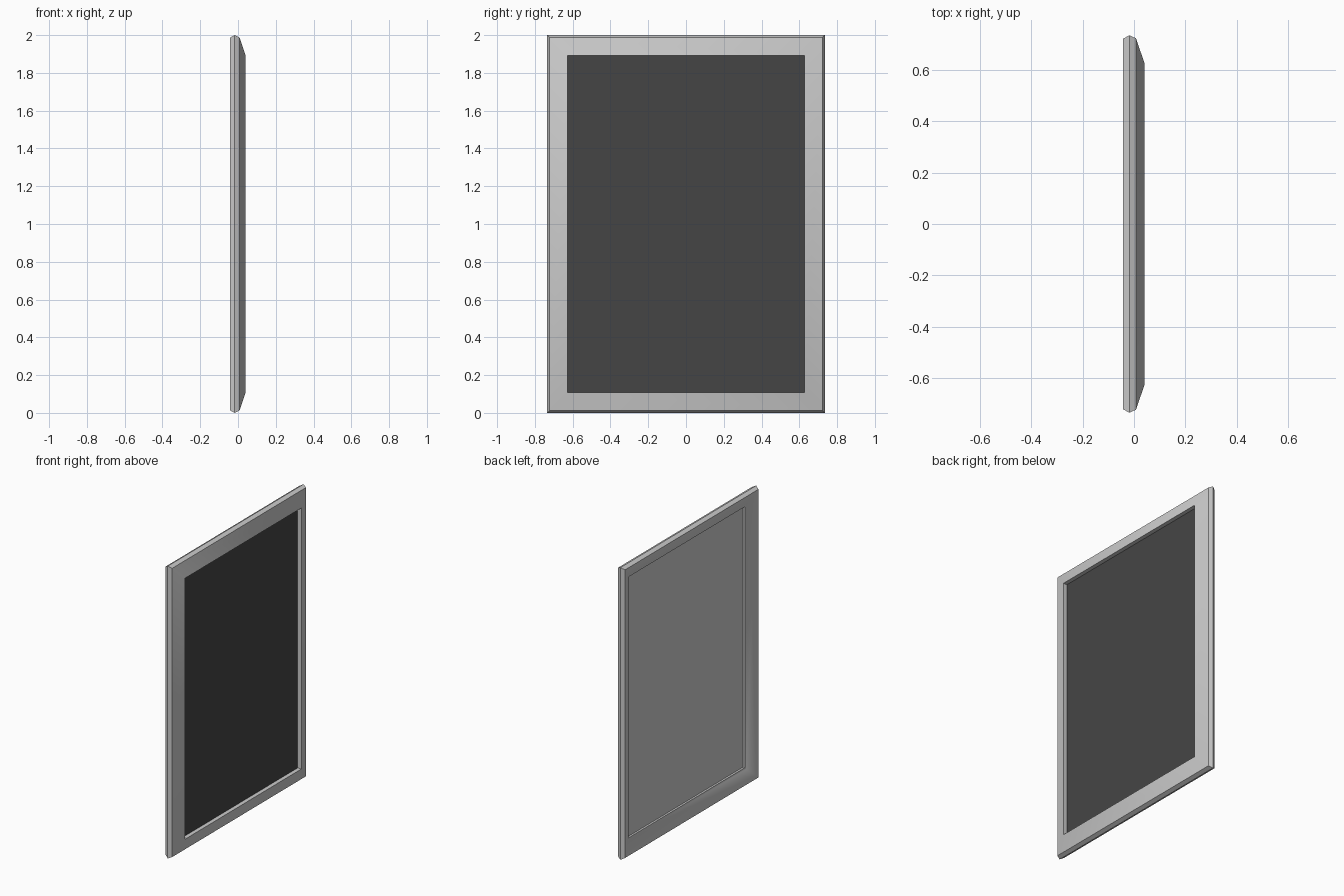
import bpy, bmesh, math

if "Cube" in bpy.data.objects:
    bpy.data.objects.remove(bpy.data.objects["Cube"])

HALF_W, HALF_H, MID_Z = 0.735, 1.0, 1.0


def make_object(name, bm, color=None):
    mesh = bpy.data.meshes.new(name)
    bm.to_mesh(mesh)
    bm.free()
    obj = bpy.data.objects.new(name, mesh)
    bpy.context.collection.objects.link(obj)
    if color:
        mat = bpy.data.materials.new(name + "_colour")
        mat.diffuse_color = color
        mat.use_nodes = True
        mat.node_tree.nodes["Principled BSDF"].inputs["Base Color"].default_value = mat.diffuse_color
        mesh.materials.append(mat)
    return obj


def rectangle(bm, x, inset):
    w, h = HALF_W - inset, HALF_H - inset
    return [bm.verts.new((x, sy * w, MID_Z + sz * h))
            for sy, sz in ((-1, -1), (1, -1), (1, 1), (-1, 1))]


def sheet(name, x, inset, flip=False, color=None):
    bm = bmesh.new()
    corners = rectangle(bm, x, inset)
    bm.faces.new(corners[::-1] if flip else corners)
    return make_object(name, bm, color)


# Frame moulding: (depth x, inset from outer edge), swept round the rectangle
profile = [(0.04, 0.107), (0.008, 0.012), (-0.018, 0.0), (-0.043, 0.014),
           (-0.043, 0.032), (-0.006, 0.092), (-0.006, 0.107)]
bm = bmesh.new()
rings = [rectangle(bm, x, inset) for x, inset in profile]
for a, b in zip(rings, rings[1:] + rings[:1]):
    for i in range(4):
        j = (i + 1) % 4
        bm.faces.new((a[i], a[j], b[j], b[i]))
bmesh.ops.recalc_face_normals(bm, faces=bm.faces)
frame = make_object("frame", bm)
bpy.context.view_layer.objects.active = frame
frame.select_set(True)
bpy.ops.object.shade_smooth_by_angle(angle=math.radians(40))

# Dark panel seen from the front, with a grey backing behind it
sheet("panel", 0.012, 0.106, color=(0.06, 0.06, 0.06, 1))
sheet("backing", 0.008, 0.106, flip=True)
